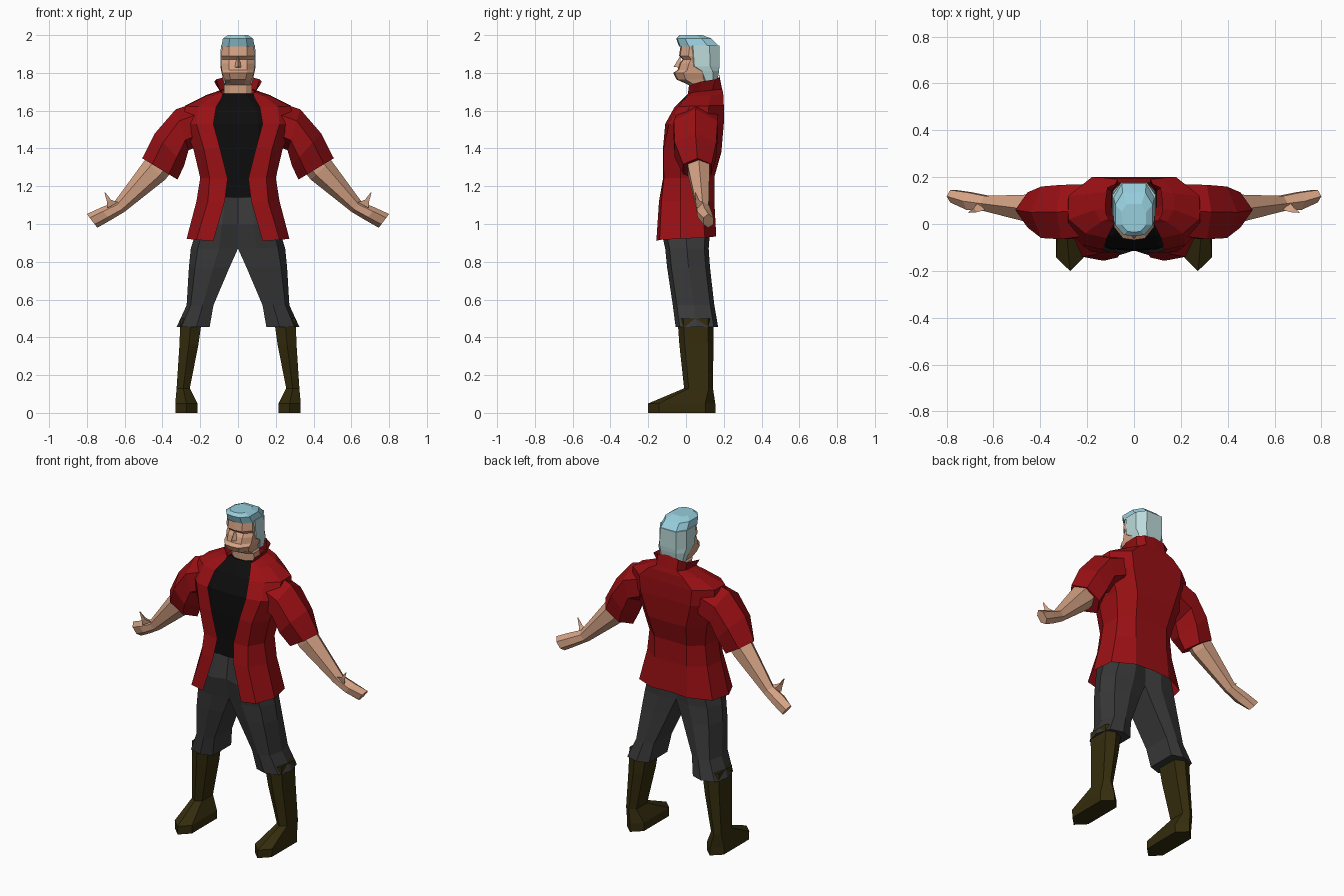
import bpy, bmesh

def mat(name, *rgb):
    m = bpy.data.materials.new(name)
    m.diffuse_color = (*rgb, 1)
    return m

RED = mat("jacket red", 0.32, 0.005, 0.007)
BLACK = mat("shirt black", 0.004, 0.004, 0.004)
GREY = mat("trouser grey", 0.04, 0.04, 0.041)
OLIVE = mat("boot olive", 0.034, 0.025, 0.004)
SKIN = mat("skin", 0.66, 0.36, 0.23)
BLUE = mat("hair blue", 0.31, 0.62, 0.72)
PALE = mat("hair pale", 0.50, 0.70, 0.70)


def loft(bm, rings, closed=True, cap=True):
    """Skin a list of equal-length point rings."""
    vs = [[bm.verts.new(p) for p in r] for r in rings]
    n = len(vs[0])
    for a, b in zip(vs, vs[1:]):
        for i in range(n if closed else n - 1):
            j = (i + 1) % n
            bm.faces.new((a[i], a[j], b[j], b[i]))
    if cap:
        bm.faces.new(vs[0])
        bm.faces.new(vs[-1])


def finish(name, bm, material):
    bmesh.ops.remove_doubles(bm, verts=bm.verts, dist=0.0005)
    bmesh.ops.recalc_face_normals(bm, faces=bm.faces)
    me = bpy.data.meshes.new(name)
    bm.to_mesh(me)
    bm.free()
    me.materials.append(material)
    bpy.context.collection.objects.link(bpy.data.objects.new(name, me))


def flip(rings, s):
    return [[(s * x, y, z) for x, y, z in r] for r in rings]


def pair(name, rings, material):
    """Separate left and right copies."""
    for s, side in ((1, "left_"), (-1, "right_")):
        bm = bmesh.new()
        loft(bm, flip(rings, s))
        finish(side + name, bm, material)


def whole(name, rings, material, cap=True):
    """Two half shells welded on the centre plane."""
    bm = bmesh.new()
    for s in (1, -1):
        loft(bm, flip(rings, s), closed=False, cap=cap)
    finish(name, bm, material)


def box_rings(rows, section):
    """Rows (z, x0, x1, y0, y1) with a section in 0..1 fractions."""
    return [[(x0 + u * (x1 - x0), y0 + v * (y1 - y0), z) for u, v in section]
            for z, x0, x1, y0, y1 in rows]


HALF = [(0, 0), (.55, .03), (1, .25), (1, .72), (.6, 1), (0, 1)]


def half_rings(rows):
    return box_rings([(z, 0, w, a, b) for z, w, a, b in rows], HALF)


# Head and neck
whole("head", half_rings([
    (1.62, .075, .02, .14), (1.735, .075, .015, .14), (1.745, .068, -.005, .14),
    (1.765, .073, -.05, .14), (1.80, .085, -.068, .15), (1.815, .086, -.045, .16),
    (1.85, .088, -.034, .165), (1.872, .086, -.018, .165), (1.89, .089, -.037, .165),
    (1.95, .083, -.028, .165)]), SKIN)
bm = bmesh.new()
tip = [bm.verts.new(p) for p in ((0, -.066, 1.832), (.022, -.03, 1.828),
                                 (0, -.03, 1.89), (-.022, -.03, 1.828))]
for f in ((0, 1, 2), (0, 2, 3), (0, 3, 1), (1, 3, 2)):
    bm.faces.new([tip[i] for i in f])
finish("nose", bm, SKIN)

# Hair: pale sides and back, blue top
whole("hair_sides", half_rings([
    (1.745, .075, .09, .165), (1.81, .089, .055, .175), (1.835, .093, .0, .177),
    (1.945, .091, -.01, .177)]), PALE)
whole("hair_top", half_rings([
    (1.94, .088, -.037, .177), (1.982, .08, -.052, .135), (2.0, .052, -.035, .085)]), BLUE)

# Shirt
whole("shirt", half_rings([
    (1.14, .16, -.115, .10), (1.24, .165, -.11, .10), (1.40, .19, -.115, .13),
    (1.53, .20, -.11, .15), (1.62, .17, -.058, .15), (1.69, .075, .01, .15)]), BLACK)

# Jacket body and collar: z front, z back, then front edge round to the back
JACKET = [
    (.91, .94, (.13, -.157), (.22, -.14), (.272, -.03), (.25, .10), (.12, .16)),
    (1.12, 1.12, (.07, -.143), (.16, -.13), (.22, -.03), (.205, .085), (.11, .15)),
    (1.24, 1.25, (.055, -.122), (.15, -.117), (.20, -.03), (.19, .085), (.11, .15)),
    (1.40, 1.38, (.095, -.122), (.18, -.12), (.235, -.03), (.22, .11), (.13, .187)),
    (1.53, 1.53, (.13, -.11), (.22, -.09), (.29, -.02), (.28, .12), (.17, .2)),
    (1.62, 1.63, (.115, -.06), (.21, -.04), (.28, .02), (.28, .12), (.18, .2)),
    (1.67, 1.69, (.085, 0), (.14, .01), (.17, .06), (.17, .13), (.12, .197)),
    (1.69, 1.72, (.08, .01), (.09, .03), (.095, .07), (.095, .14), (.07, .19)),
    (1.73, 1.79, (.105, .015), (.12, .04), (.125, .08), (.115, .155), (.07, .176)),
]
rings = []
for zf, zb, *pts in JACKET:
    pts = pts + [(0, pts[-1][1])]
    rings.append([(x, y, zf + (zb - zf) * i / 5) for i, (x, y) in enumerate(pts)])
whole("jacket", rings, RED, cap=False)


# Arms: rows give top point, bottom point (x, z) and the y range
ARM = [(0, .5), (.28, 0), (.75, 0), (1, .5), (.75, 1), (.28, 1)]


def arm_rings(rows):
    return [[(tx + u * (bx - tx), y0 + v * (y1 - y0), tz + u * (bz - tz)) for u, v in ARM]
            for tx, tz, bx, bz, y0, y1 in rows]


pair("sleeve", arm_rings([
    (.20, 1.65, .20, 1.42, -.05, .17), (.33, 1.607, .262, 1.39, -.065, .167),
    (.44, 1.48, .285, 1.31, -.06, .16), (.507, 1.348, .32, 1.235, -.015, .135)]), RED)
pair("forearm", arm_rings([
    (.47, 1.37, .35, 1.28, .01, .125), (.495, 1.335, .385, 1.235, .01, .125),
    (.655, 1.117, .60, 1.065, .055, .12)]), SKIN)
pair("hand", arm_rings([
    (.655, 1.117, .60, 1.065, .055, .12), (.73, 1.085, .675, 1.02, .06, .135),
    (.80, 1.053, .745, .98, .092, .145)]), SKIN)
pair("thumb", [
    [(.635, .06, 1.115), (.69, .055, 1.085), (.66, .10, 1.10)],
    [(.672, .05, 1.128), (.695, .05, 1.122), (.683, .07, 1.128)],
    [(.703, .048, 1.168), (.707, .048, 1.166), (.705, .052, 1.166)]], SKIN)

# Trousers
LEG = [(0, .1), (.4, 0), (.85, .1), (1, .5), (.85, .9), (.4, 1), (0, .9)]
pair("trouser_leg", box_rings([
    (1.14, 0, .17, -.115, .12), (1.0, 0, .21, -.14, .13), (.87, 0, .25, -.11, .12),
    (.77, .045, .26, -.10, .127), (.57, .13, .272, -.07, .15),
    (.455, .15, .325, -.055, .17)], LEG), GREY)

# Boots with pointed toes
BOOT = [(0, .16), (.5, 0), (1, .16), (1, .85), (.5, 1), (0, .85)]
pair("boot", box_rings([
    (.50, .19, .305, -.045, .145), (.36, .21, .31, -.035, .145),
    (.13, .255, .325, -.01, .143), (.05, .215, .332, -.2, .155),
    (0, .215, .33, -.2, .157)], BOOT), OLIVE)
